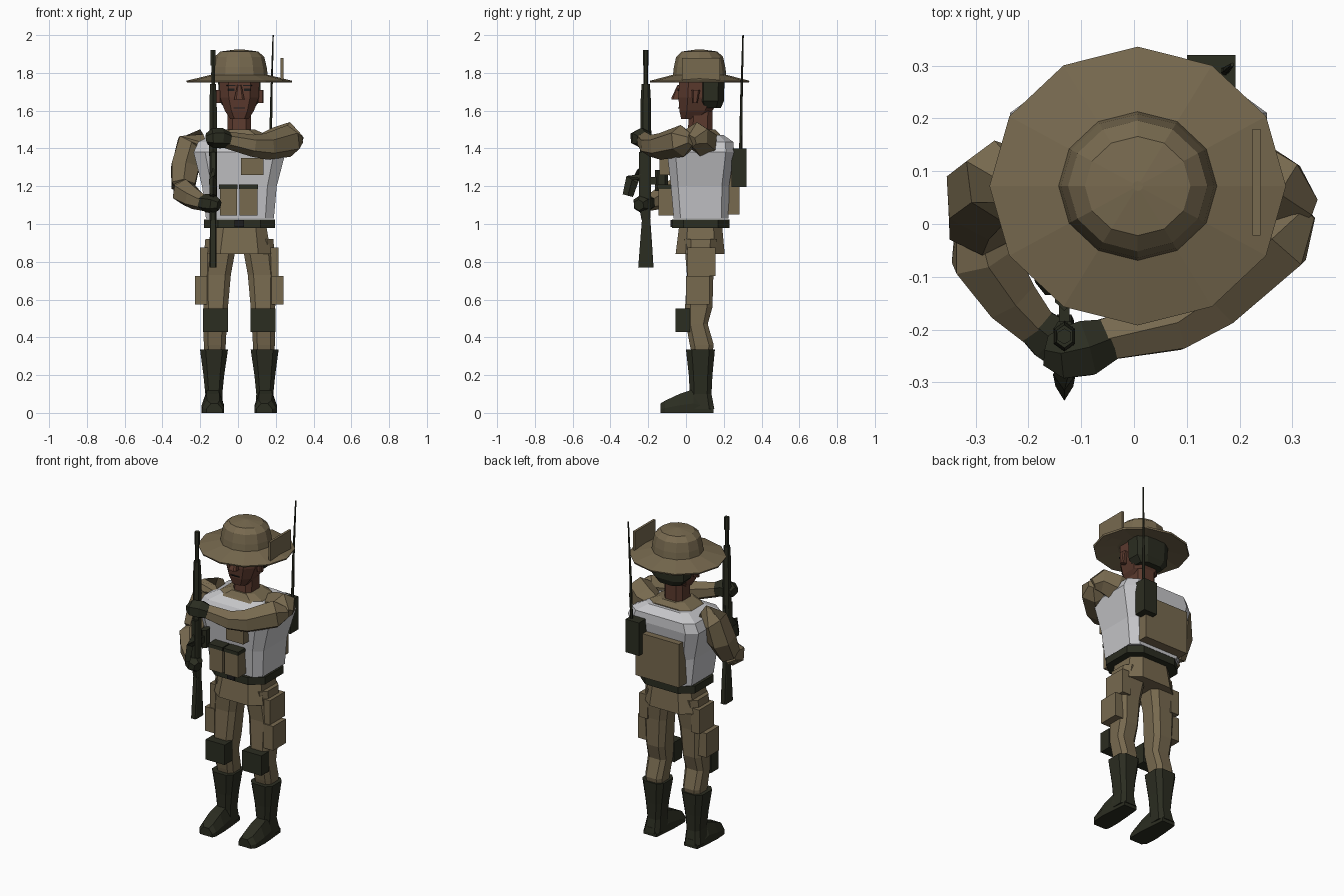
import bpy, bmesh, math
from mathutils import Vector


def material(name, col):
    m = bpy.data.materials.new(name)
    m.diffuse_color = (*col, 1)
    return m


TAN = material("khaki cloth", (0.185, 0.142, 0.078))
DARK = material("dark olive", (0.024, 0.026, 0.015))
SKIN = material("brown skin", (0.105, 0.042, 0.027))
VEST = material("pale grey", (0.56, 0.56, 0.58))
BLACK = material("black", (0.012, 0.012, 0.012))
CX = 0.007  # centre line of the body


def skin_rings(name, rings, mat):
    """Bridge a list of equal point rings and cap both ends."""
    bm = bmesh.new()
    vr = [[bm.verts.new(p) for p in r] for r in rings]
    n = len(vr[0])
    for a, b in zip(vr, vr[1:]):
        for i in range(n):
            j = (i + 1) % n
            bm.faces.new((a[i], a[j], b[j], b[i]))
    bm.faces.new(vr[0][::-1])
    bm.faces.new(vr[-1])
    bmesh.ops.recalc_face_normals(bm, faces=bm.faces)
    me = bpy.data.meshes.new(name)
    bm.to_mesh(me)
    bm.free()
    ob = bpy.data.objects.new(name, me)
    bpy.context.collection.objects.link(ob)
    me.materials.append(mat)
    return ob


def loft(name, levels, mat, c=0.4):
    """Stack chamfered rectangles; each level is (z, x0, x1, y0, y1)."""
    k = 1 - c
    shape = [(k, -1), (1, -k), (1, k), (k, 1), (-k, 1), (-1, k), (-1, -k), (-k, -1)]
    rings = []
    for z, x0, x1, y0, y1 in levels:
        mx, my, rx, ry = (x0 + x1) / 2, (y0 + y1) / 2, (x1 - x0) / 2, (y1 - y0) / 2
        rings.append([(mx + rx * u, my + ry * v, z) for u, v in shape])
    return skin_rings(name, rings, mat)


def box(name, x0, x1, y0, y1, z0, z1, mat):
    rings = [[(x0, y0, z), (x1, y0, z), (x1, y1, z), (x0, y1, z)] for z in (z0, z1)]
    return skin_rings(name, rings, mat)


def tube(name, path, mat, n=6, flat=1.0):
    """Sweep an n-gon along (x, y, z, radius) points."""
    pts = [Vector(p[:3]) for p in path]
    rings = []
    for i, p in enumerate(pts):
        t = (pts[min(i + 1, len(pts) - 1)] - pts[max(i - 1, 0)]).normalized()
        up = Vector((0, 1, 0)) if abs(t.z) > 0.8 else Vector((0, 0, 1))
        side = t.cross(up).normalized()
        up = side.cross(t)
        r = path[i][3]
        rings.append([p + up * r * math.cos(a) + side * r * flat * math.sin(a)
                      for a in (2 * math.pi * k / n for k in range(n))])
    return skin_rings(name, rings, mat)


def sides(s, a, b):
    """Order an x range on either side of the centre line."""
    return sorted((CX + s * a, CX + s * b))


# Hat: twelve-sided brim and crown
profile = [(0.05, 1.765), (0.14, 1.77), (0.277, 1.748), (0.281, 1.758), (0.15, 1.79),
           (0.145, 1.83), (0.132, 1.885), (0.10, 1.913), (0.01, 1.925)]
skin_rings("hat", [[(CX + r * math.sin(a), 0.072 + 0.94 * r * math.cos(a), z)
                    for a in (math.pi / 6 * k for k in range(12))] for r, z in profile], TAN)
box("hat_side_flap", 0.225, 0.24, -0.022, 0.18, 1.755, 1.88, TAN)

# Head, hair and neck
loft("head", [(1.555, -0.04, 0.055, -0.025, 0.08), (1.60, -0.07, 0.085, -0.035, 0.14),
              (1.67, -0.095, 0.11, -0.04, 0.18), (1.78, -0.10, 0.115, -0.035, 0.185)], SKIN, 0.45)
loft("hair", [(1.615, -0.07, 0.085, 0.075, 0.185), (1.65, -0.10, 0.115, 0.06, 0.20),
              (1.785, -0.107, 0.122, 0.06, 0.205)], DARK, 0.45)
loft("neck", [(1.42, -0.07, 0.08, -0.01, 0.15), (1.50, -0.055, 0.068, 0.01, 0.14),
              (1.63, -0.055, 0.068, 0.02, 0.14)], SKIN)
loft("nose", [(1.66, -0.02, 0.034, -0.078, -0.03), (1.67, -0.018, 0.032, -0.076, -0.03),
              (1.735, -0.004, 0.018, -0.046, -0.03)], SKIN)
box("mouth", CX - 0.03, CX + 0.03, -0.042, -0.034, 1.612, 1.617, BLACK)
for s in (-1, 1):
    x0, x1 = sides(s, 0.095, 0.128)
    loft("ear", [(1.64, x0, x1, 0.035, 0.06), (1.71, x0, x1, 0.03, 0.075)], SKIN)
    x0, x1 = sides(s, 0.025, 0.06)
    box("eye", x0, x1, -0.044, -0.037, 1.705, 1.717, BLACK)
    x0, x1 = sides(s, 0.02, 0.068)
    box("eyebrow", x0, x1, -0.043, -0.036, 1.73, 1.737, BLACK)

# Torso: vest, shirt yoke, belt and tunic skirt
loft("vest", [(1.03, -0.17, 0.19, -0.065, 0.225), (1.20, -0.19, 0.205, -0.08, 0.228),
              (1.38, -0.235, 0.252, -0.10, 0.255), (1.435, -0.21, 0.225, -0.07, 0.25),
              (1.47, -0.14, 0.155, -0.01, 0.20)], VEST, 0.25)
loft("shirt_yoke", [(1.435, -0.185, 0.20, -0.045, 0.185), (1.475, -0.13, 0.145, -0.015, 0.18),
                    (1.50, -0.075, 0.09, 0.0, 0.155)], TAN)
loft("belt", [(0.98, -0.18, 0.195, -0.075, 0.23), (1.025, -0.18, 0.195, -0.075, 0.23)], DARK)
loft("tunic_skirt", [(0.84, -0.162, 0.175, -0.055, 0.205), (1.0, -0.13, 0.148, -0.035, 0.19)], TAN)
box("belt_buckle", CX - 0.025, CX + 0.025, -0.083, -0.07, 0.985, 1.02, BLACK)

# Chest and back kit
for x0, x1 in ((-0.096, -0.006), (0.008, 0.102)):
    box("belly_pouch", x0, x1, -0.145, -0.06, 1.045, 1.188, TAN)
    box("pouch_flap", x0 - 0.004, x1 + 0.004, -0.15, -0.06, 1.186, 1.208, DARK)
box("chest_pouch", 0.015, 0.135, -0.14, -0.08, 1.26, 1.35, TAN)
box("back_pack", -0.15, 0.15, 0.21, 0.284, 1.05, 1.32, TAN)
box("radio", 0.10, 0.192, 0.24, 0.32, 1.195, 1.40, DARK)
tube("antenna", [(0.172, 0.29, 1.38, 0.009), (0.176, 0.293, 1.65, 0.007),
                 (0.186, 0.302, 2.0, 0.004)], DARK)

# Legs, boots, knee pads and pockets, one set per side
for s in (-1, 1):
    def ring(z, a, b, y0, y1):
        return (z, *sides(s, a, b), y0, y1)

    loft("leg", [ring(0.32, 0.075, 0.185, 0.03, 0.14), ring(0.36, 0.072, 0.188, 0.02, 0.147),
                 ring(0.47, 0.066, 0.19, 0.0, 0.115), ring(0.56, 0.06, 0.19, -0.005, 0.14),
                 ring(0.73, 0.045, 0.197, 0.005, 0.145), ring(0.92, 0.01, 0.18, -0.01, 0.165)], TAN)
    x0, x1 = sides(s, 0.15, 0.207)
    box("hip_pocket", x0, x1, 0.008, 0.155, 0.725, 0.875, TAN)
    x0, x1 = sides(s, 0.17, 0.235)
    box("thigh_pouch", x0, x1, 0.0, 0.125, 0.575, 0.725, TAN)
    x0, x1 = sides(s, 0.06, 0.192)
    box("knee_pad", x0, x1, -0.055, 0.02, 0.428, 0.552, DARK)
    loft("boot_shaft", [ring(0.02, 0.085, 0.195, 0.015, 0.15), ring(0.10, 0.09, 0.18, 0.02, 0.135),
                        ring(0.20, 0.08, 0.19, 0.015, 0.14),
                        ring(0.335, 0.06, 0.208, 0.0, 0.153)], DARK)
    # foot runs from heel to toe as vertical sections (y, height, inner, outer)
    rings = []
    for y, h, a, b in ((0.145, 0.05, 0.095, 0.185), (0.04, 0.125, 0.085, 0.195),
                       (-0.035, 0.10, 0.08, 0.20), (-0.11, 0.065, 0.08, 0.195),
                       (-0.135, 0.05, 0.09, 0.175)):
        x0, x1 = sides(s, a, b)
        rings.append([(x0, y, 0), (x1, y, 0), (x1, y, 0.4 * h), (x1 - 0.025, y, h),
                      (x0 + 0.025, y, h), (x0, y, 0.4 * h)])
    skin_rings("boot_foot", rings, DARK)

# Arm raised across the chest
tube("left_upper_arm", [(0.13, 0.11, 1.42, 0.06), (0.21, 0.09, 1.43, 0.085),
                        (0.28, 0.055, 1.465, 0.075), (0.325, 0.025, 1.44, 0.035)], TAN)
tube("left_forearm", [(0.325, 0.03, 1.445, 0.03), (0.27, -0.02, 1.44, 0.085),
                      (0.15, -0.14, 1.41, 0.07), (0.075, -0.19, 1.415, 0.058),
                      (-0.06, -0.22, 1.445, 0.045)], TAN)
# Arm hanging down and bent forward
tube("right_upper_arm", [(-0.18, 0.09, 1.45, 0.055), (-0.255, 0.08, 1.42, 0.08),
                         (-0.28, 0.05, 1.30, 0.085), (-0.29, 0.0, 1.20, 0.07),
                         (-0.29, -0.04, 1.155, 0.05)], TAN)
tube("right_forearm", [(-0.295, 0.0, 1.19, 0.05), (-0.285, -0.06, 1.17, 0.07),
                       (-0.235, -0.14, 1.135, 0.058), (-0.18, -0.20, 1.11, 0.042)], TAN)
# Gloved hands
tube("left_hand", [(-0.05, -0.22, 1.445, 0.042), (-0.09, -0.235, 1.455, 0.055),
                   (-0.135, -0.245, 1.455, 0.05), (-0.165, -0.24, 1.45, 0.03)], DARK, flat=1.1)
tube("right_hand", [(-0.19, -0.19, 1.115, 0.042), (-0.16, -0.215, 1.11, 0.05),
                    (-0.125, -0.24, 1.105, 0.048), (-0.10, -0.25, 1.10, 0.03)], DARK)

# Rifle held upright
GX, GY = -0.132, -0.213
tube("rifle_barrel", [(GX, GY, 1.70, 0.011), (GX, GY, 1.90, 0.011)], DARK)
tube("rifle_muzzle", [(GX, GY, 1.84, 0.015), (GX, GY, 1.92, 0.015)], DARK)
tube("rifle_handguard", [(GX, GY, 1.36, 0.03), (GX, GY, 1.64, 0.028), (GX, GY, 1.74, 0.022)],
     DARK, flat=0.8)
loft("rifle_receiver", [(1.02, GX - 0.018, GX + 0.018, -0.235, -0.19),
                        (1.10, GX - 0.02, GX + 0.02, -0.25, -0.185),
                        (1.38, GX - 0.02, GX + 0.02, -0.25, -0.185)], DARK)
loft("rifle_stock", [(0.77, GX - 0.018, GX + 0.018, -0.253, -0.172),
                     (0.90, GX - 0.018, GX + 0.018, -0.243, -0.18),
                     (1.04, GX - 0.016, GX + 0.016, -0.232, -0.19)], DARK, 0.25)
tube("rifle_magazine", [(GX, -0.235, 1.265, 0.036), (GX, -0.285, 1.235, 0.036),
                        (GX, -0.308, 1.15, 0.028)], DARK, n=4, flat=0.6)
box("rifle_sight_mount", GX - 0.01, GX + 0.01, -0.20, -0.15, 1.21, 1.25, DARK)
tube("rifle_sight", [(GX, -0.13, 1.175, 0.035), (GX, -0.13, 1.285, 0.035)], DARK, flat=0.6)
